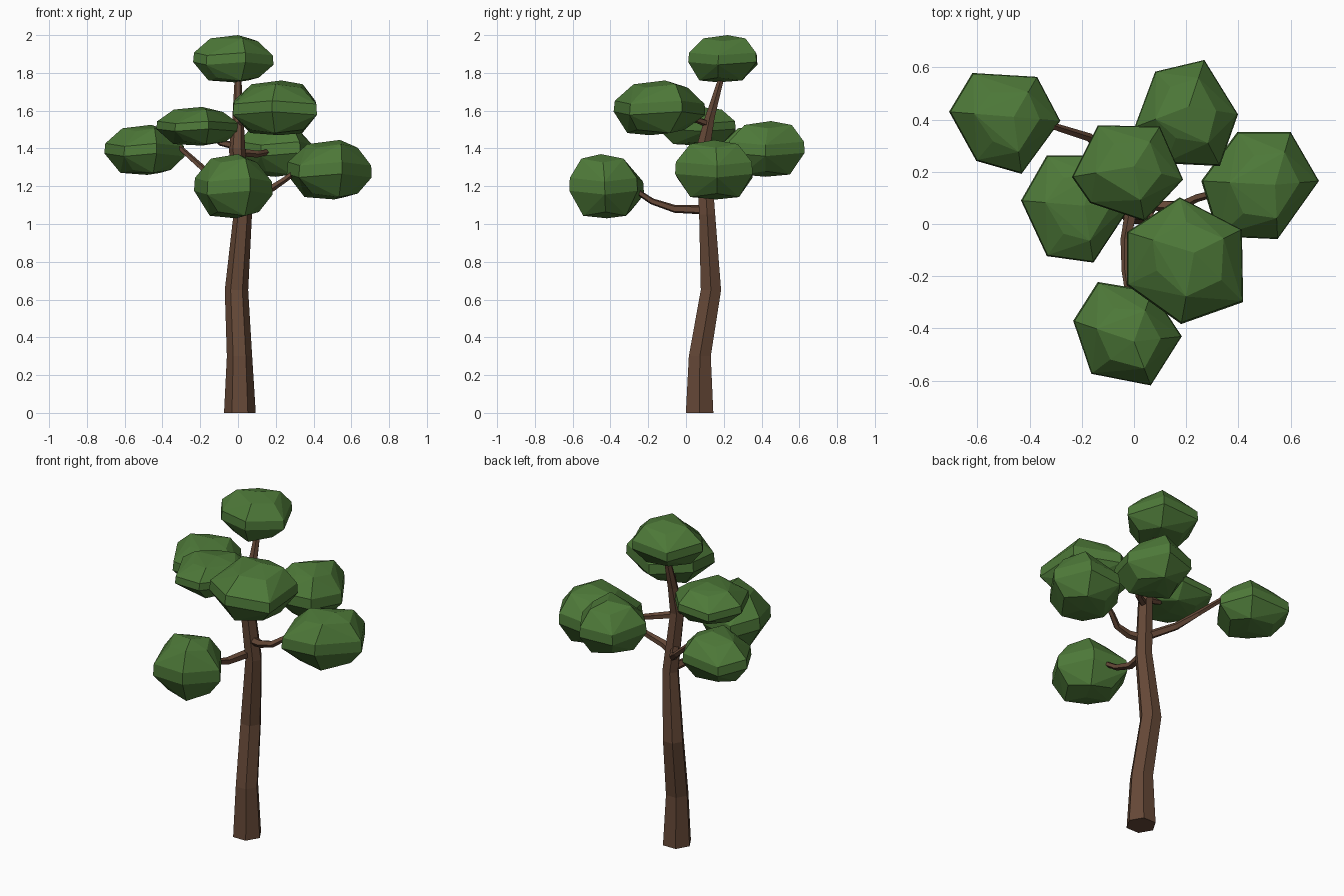
import bpy, bmesh, math
from mathutils import Vector

if "Cube" in bpy.data.objects:
    bpy.data.objects.remove(bpy.data.objects["Cube"])


def material(name, rgb):
    m = bpy.data.materials.new(name)
    m.diffuse_color = (*rgb, 1)
    m.use_nodes = True
    m.node_tree.nodes["Principled BSDF"].inputs["Base Color"].default_value = m.diffuse_color
    return m


BARK = material("bark", (0.13, 0.065, 0.038))
LEAF = material("leaf", (0.075, 0.19, 0.04))


def finish(name, bm, mat):
    bmesh.ops.recalc_face_normals(bm, faces=bm.faces)
    me = bpy.data.meshes.new(name)
    bm.to_mesh(me)
    bm.free()
    me.materials.append(mat)
    ob = bpy.data.objects.new(name, me)
    bpy.context.collection.objects.link(ob)
    return ob


def skin(bm, rings):
    """Bridge equal rings of points and cap both ends."""
    rows = [[bm.verts.new(p) for p in r] for r in rings]
    n = len(rows[0])
    for a, b in zip(rows, rows[1:]):
        for i in range(n):
            j = (i + 1) % n
            bm.faces.new((a[i], a[j], b[j], b[i]))
    bm.faces.new(rows[0][::-1])
    bm.faces.new(rows[-1])


def trunk(stations):
    bm = bmesh.new()
    skin(bm, [[(x + r * math.cos(i * math.pi / 3), y + r * math.sin(i * math.pi / 3), z)
               for i in range(6)] for x, y, z, r in stations])
    return finish("trunk", bm, BARK)


def branch(name, path, r0=0.026, r1=0.013, sides=5):
    pts = [Vector(p) for p in path]
    rings = []
    for k, p in enumerate(pts):
        d = (pts[min(k + 1, len(pts) - 1)] - pts[max(k - 1, 0)]).normalized()
        u = d.cross(Vector((0, 0, 1))).normalized()
        v = u.cross(d)
        r = r0 + (r1 - r0) * k / (len(pts) - 1)
        rings.append([p + r * (u * math.cos(t) + v * math.sin(t))
                      for t in (2 * math.pi * i / sides for i in range(sides))])
    bm = bmesh.new()
    skin(bm, rings)
    return finish(name, bm, BARK)


def foliage(name, z0, z1, top, bottom, outline):
    """Faceted clump: six-sided outline pulled in towards a top and a bottom point."""
    bm = bmesh.new()
    h = z1 - z0
    top, bottom = Vector(top), Vector(bottom)
    for i, p in enumerate(outline):
        p = Vector(p)
        wob = 0.03 if i % 2 else -0.03
        for pole, scale, level in ((bottom, 0.62, 0.07 - wob), (bottom, 0.99, 0.40 + wob),
                                   (top, 0.97, 0.60 + wob), (top, 0.58 + wob, 0.90 + wob)):
            q = pole.lerp(p, scale)
            bm.verts.new((q.x, q.y, z0 + h * level))
    bm.verts.new((top.x, top.y, z1))
    bm.verts.new((bottom.x, bottom.y, z0))
    bmesh.ops.convex_hull(bm, input=bm.verts)
    return finish(name, bm, LEAF)


# Trunk: bent, tapering hexagonal column
trunk([(0.01, 0.072, 0, 0.084), (0.008, 0.073, 0.30, 0.067), (-0.008, 0.132, 0.65, 0.062),
       (0.025, 0.112, 1.05, 0.049), (-0.005, 0.09, 1.40, 0.043),
       (0.0, 0.125, 1.56, 0.030), (0.0, 0.18, 1.75, 0.019), (0.0, 0.2, 1.85, 0.015)])

# Branches
branch("front_branch", [(0, 0.1, 1.075), (-0.03, -0.06, 1.08), (-0.03, -0.18, 1.12), (-0.01, -0.33, 1.22)])
branch("right_branch", [(0.02, 0.1, 1.16), (0.10, 0.07, 1.17), (0.18, 0.07, 1.19), (0.24, 0.10, 1.23), (0.35, 0.13, 1.31)])
branch("left_back_branch", [(0, 0.1, 1.18), (-0.09, 0.25, 1.21), (-0.17, 0.33, 1.28), (-0.36, 0.39, 1.45)])
branch("back_branch", [(0, 0.09, 1.38), (0.10, 0.16, 1.37), (0.15, 0.24, 1.38), (0.19, 0.34, 1.42)], 0.022)
branch("left_branch", [(0, 0.1, 1.41), (-0.09, 0.10, 1.43), (-0.18, 0.09, 1.51)], 0.022)
branch("front_right_branch", [(0, 0.12, 1.53), (0.04, 0.06, 1.55), (0.13, -0.05, 1.60)], 0.02)

# Foliage clumps
foliage("top_foliage", 1.75, 2.0, (0, 0.22), (-0.02, 0.17),
        [(-.14, .38), (.10, .375), (.19, .17), (.04, .01), (-.17, .08), (-.24, .18)])
foliage("left_back_foliage", 1.26, 1.525, (-0.46, 0.41), (-0.48, 0.39),
        [(-.62, .58), (-.37, .565), (-.28, .395), (-.43, .19), (-.605, .24), (-.71, .43)])
foliage("left_foliage", 1.415, 1.62, (-0.19, 0.07), (-0.19, 0.07),
        [(-.335, .265), (-.13, .265), (.01, .10), (-.155, -.15), (-.335, -.125), (-.435, .09)])
foliage("back_foliage", 1.25, 1.545, (0.21, 0.45), (0.2, 0.42),
        [(.08, .585), (.27, .63), (.40, .42), (.33, .22), (.12, .23), (0, .37)])
foliage("right_foliage", 1.13, 1.445, (0.54, 0.15), (0.51, 0.16),
        [(.395, .355), (.60, .355), (.71, .165), (.55, -.06), (.32, -.05), (.255, .165)])
foliage("front_right_foliage", 1.47, 1.76, (0.23, -0.11), (0.22, -0.19),
        [(.175, .105), (.415, -.02), (.42, -.30), (.18, -.385), (-.03, -.235), (-.03, -.03)])
foliage("front_foliage", 1.03, 1.37, (0, -0.45), (-0.01, -0.42),
        [(-.14, -.22), (.07, -.255), (.185, -.43), (.065, -.62), (-.165, -.575), (-.235, -.37)])
